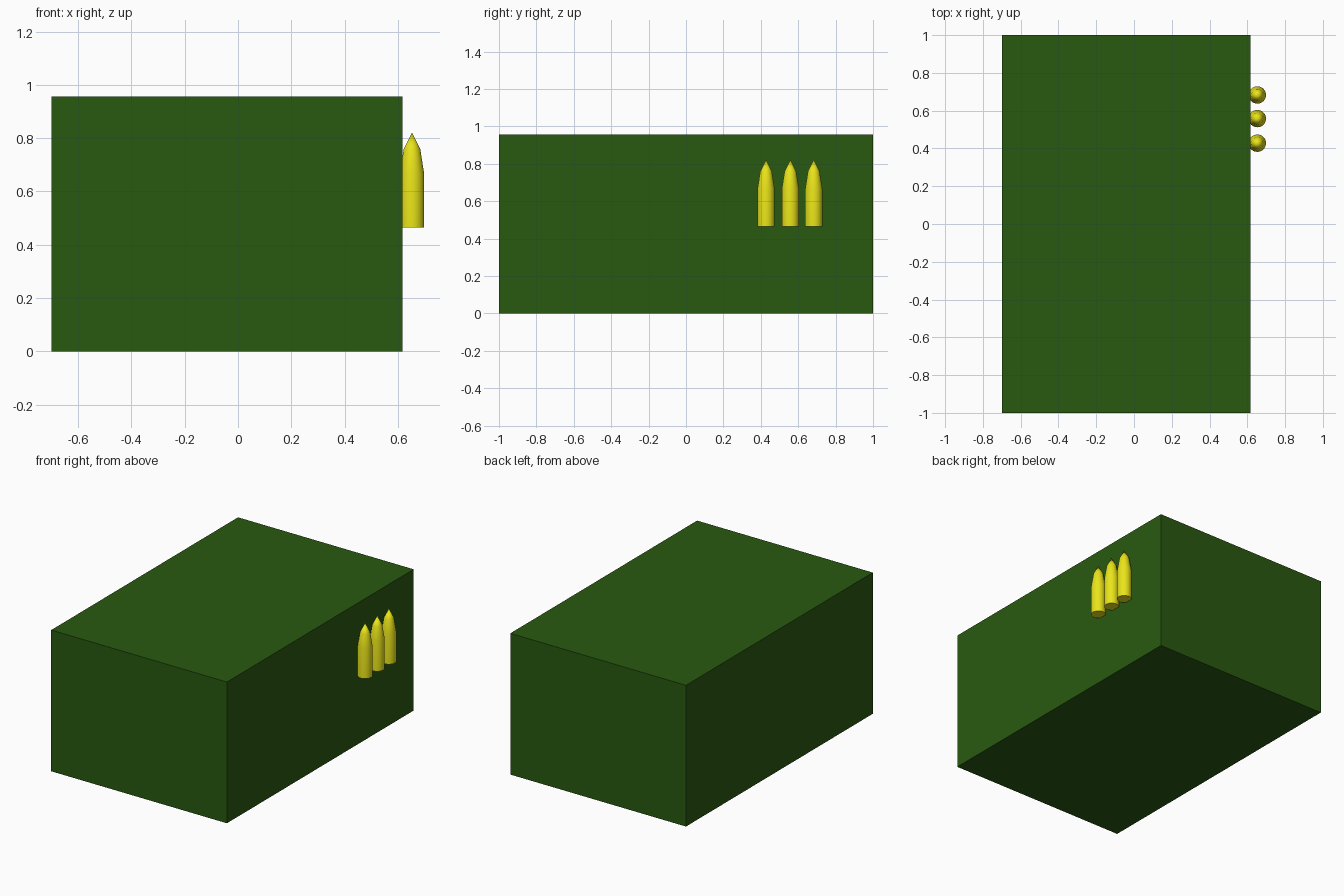
import bpy, bmesh
from math import cos, sin, tau

if "Cube" in bpy.data.objects:
    bpy.data.objects.remove(bpy.data.objects["Cube"])


def material(name, color):
    m = bpy.data.materials.new(name)
    m.diffuse_color = (*color, 1)
    m.use_nodes = True
    m.node_tree.nodes["Principled BSDF"].inputs["Base Color"].default_value = m.diffuse_color
    return m


green = material("dark_green", (0.022, 0.1, 0.005))
yellow = material("yellow", (0.82, 0.78, 0.01))


def add_object(name, bm, mat):
    bmesh.ops.recalc_face_normals(bm, faces=bm.faces)
    mesh = bpy.data.meshes.new(name)
    bm.to_mesh(mesh)
    bm.free()
    mesh.materials.append(mat)
    ob = bpy.data.objects.new(name, mesh)
    bpy.context.collection.objects.link(ob)
    return ob


def box(name, lo, hi, mat):
    bm = bmesh.new()
    bmesh.ops.create_cube(bm, size=1)
    for v in bm.verts:
        v.co = [(a + b) / 2 + c * (b - a) for a, b, c in zip(lo, hi, v.co)]
    return add_object(name, bm, mat)


def cartridge(name, x, y, z, profile, mat, sides=32):
    # stacked rings closed by a base disc and a pointed tip
    bm = bmesh.new()
    rings = [[bm.verts.new((r * cos(tau * i / sides), r * sin(tau * i / sides), h))
              for i in range(sides)] for r, h in profile[:-1]]
    tip = bm.verts.new((0, 0, profile[-1][1]))
    bm.faces.new(rings[0])
    for i in range(sides):
        j = (i + 1) % sides
        for a, b in zip(rings, rings[1:]):
            bm.faces.new((a[i], a[j], b[j], b[i]))
        bm.faces.new((rings[-1][i], rings[-1][j], tip))
    ob = add_object(name, bm, mat)
    ob.location = (x, y, z)
    bpy.ops.object.select_all(action='DESELECT')
    ob.select_set(True)
    bpy.context.view_layer.objects.active = ob
    bpy.ops.object.shade_smooth_by_angle(angle=0.4)


# crate body and flush lid
X0, X1, SEAM, TOP = -0.70, 0.617, 0.868, 0.957
box("crate_body", (X0, -1, 0), (X1, 1, SEAM), green)
box("crate_lid", (X0, -1, SEAM), (X1, 1, TOP), green)

# three cartridges on the right side
profile = [(0.046, 0), (0.046, 0.20), (0.031, 0.295), (0, 0.357)]
for n, y in enumerate((0.428, 0.558, 0.683)):
    cartridge(f"cartridge_{n + 1}", 0.653, y, 0.465, profile, yellow)
